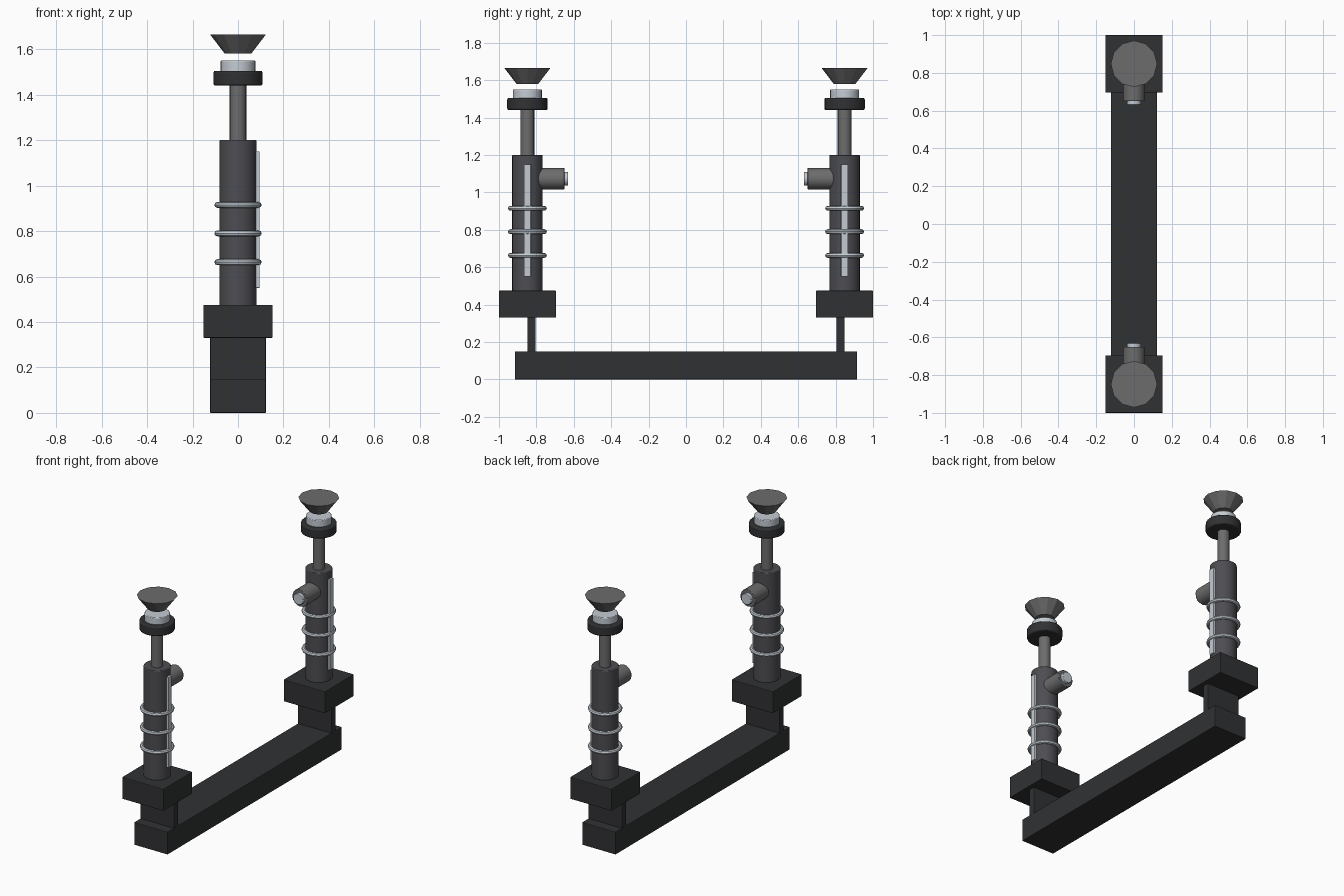
import bpy, math

if "Cube" in bpy.data.objects:
    bpy.data.objects.remove(bpy.data.objects["Cube"])

def mat(name, c):
    m = bpy.data.materials.new(name)
    m.diffuse_color = (*c, 1)
    m.use_nodes = True
    m.node_tree.nodes["Principled BSDF"].inputs["Base Color"].default_value = m.diffuse_color
    return m

BLACK = mat("black", (0.03, 0.031, 0.033))
DARK = mat("dark_steel", (0.075, 0.075, 0.085))
GREY = mat("grey_metal", (0.15, 0.15, 0.15))
LIGHT = mat("light_metal", (0.55, 0.6, 0.65))

def finish(name, m, bevel=0, smooth=False):
    o = bpy.context.object
    o.name = name
    o.data.materials.append(m)
    if smooth:
        bpy.ops.object.shade_smooth_by_angle(angle=math.radians(35))
    if bevel:
        b = o.modifiers.new("bevel", 'BEVEL')
        b.width, b.segments = bevel, 2
    return o

def box(name, x, y, z, m, bevel=0.004):
    """Box from (min, max) ranges."""
    r = [sorted(v) for v in (x, y, z)]
    bpy.ops.mesh.primitive_cube_add(size=1, location=[(a + b) / 2 for a, b in r])
    bpy.context.object.scale = [b - a for a, b in r]
    bpy.ops.object.transform_apply(location=False, rotation=False, scale=True)
    return finish(name, m, bevel)

def upright(name, y, r, z0, z1, m, sides=24, bevel=0.0):
    bpy.ops.mesh.primitive_cylinder_add(vertices=sides, radius=r, depth=z1 - z0,
                                        location=(0, y, (z0 + z1) / 2))
    return finish(name, m, bevel, True)

def along_y(name, y0, y1, z, r, m, sides=16):
    bpy.ops.mesh.primitive_cylinder_add(vertices=sides, radius=r, depth=abs(y1 - y0),
                                        location=(0, (y0 + y1) / 2, z),
                                        rotation=(math.pi / 2, 0, 0))
    return finish(name, m, 0.003, True)

# Base bar joining both towers
box("base_bar", (-.123, .123), (-.915, .915), (0, .15), BLACK)

for side, s in (("front", -1), ("back", 1)):
    c = s * .848
    # Bracket and mounting block
    box(side + "_bracket", (-.123, .123), (s * .804, s * .848), (.145, .335), BLACK)
    box(side + "_block", (-.152, .152), (s * .695, s), (.33, .475), BLACK)
    # Main tube, rod, collar and disc
    upright(side + "_tube", c, .082, .47, 1.2, DARK, 24, .004)
    upright(side + "_rod", c, .037, 1.19, 1.45, GREY, 16)
    upright(side + "_collar", c, .108, 1.44, 1.505, BLACK, 24, .008)
    upright(side + "_disc", c, .077, 1.495, 1.55, LIGHT, 24, .004)
    # Flared cup on top
    bpy.ops.mesh.primitive_cone_add(vertices=12, radius1=.058, radius2=.123,
                                    depth=.085, location=(0, c, 1.6225))
    finish(side + "_cup", GREY)
    # Rings around the tube
    for i, z in enumerate((.663, .79, .915)):
        bpy.ops.mesh.primitive_torus_add(major_radius=.091, minor_radius=.013,
                                         major_segments=32, minor_segments=8,
                                         location=(0, c, z))
        finish(f"{side}_ring_{i + 1}", LIGHT, 0, True)
    # Scale strip on the right of the tube
    box(side + "_strip", (.074, .095), (c - .018, c + .018), (.55, 1.15), LIGHT, .002)
    # Inward-facing knob with tip
    along_y(side + "_knob", s * .79, s * .65, 1.073, .057, GREY)
    along_y(side + "_knob_tip", s * .66, s * .63, 1.073, .037, LIGHT)
